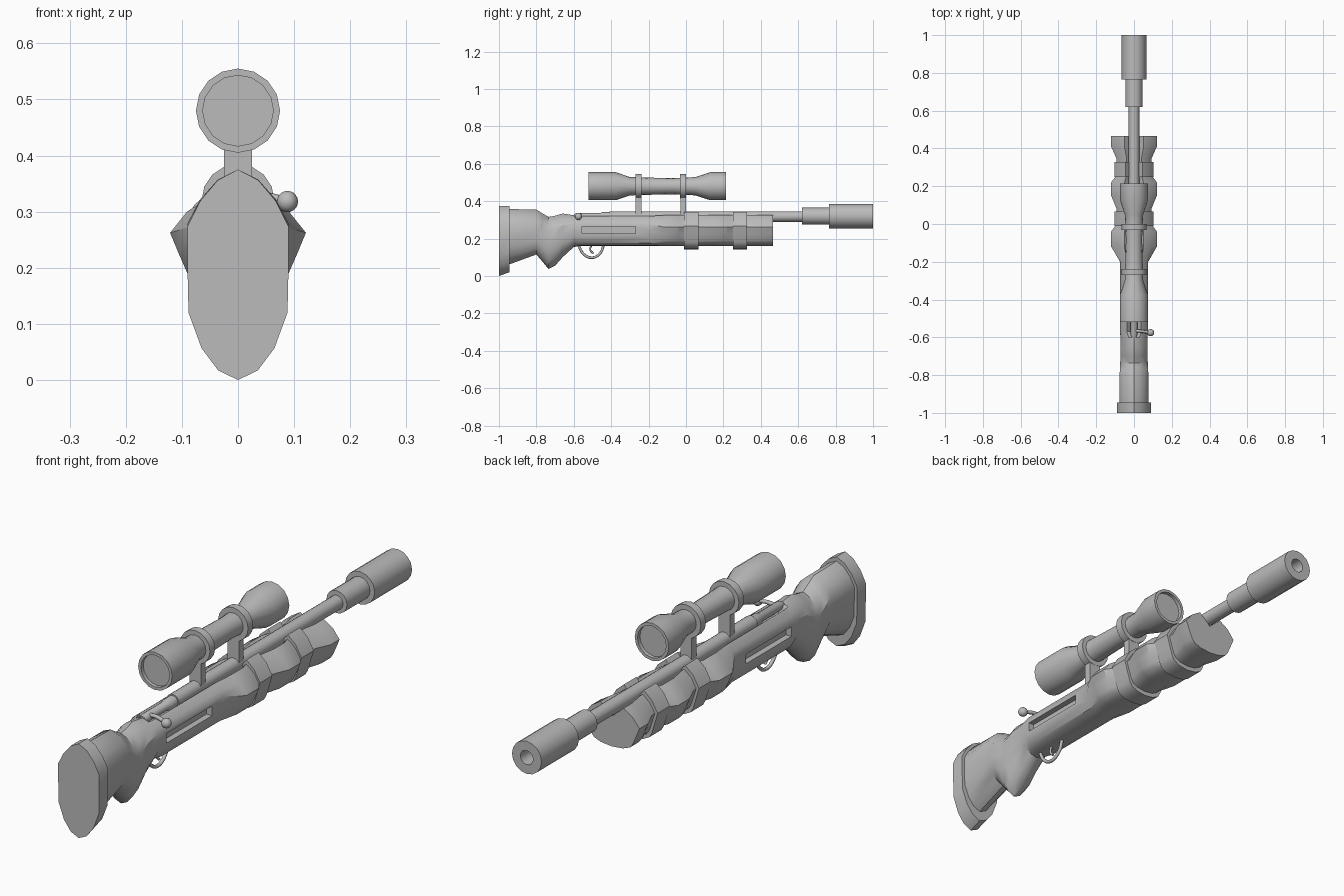
import bpy, bmesh, math
from mathutils import Vector

if "Cube" in bpy.data.objects:
    bpy.data.objects.remove(bpy.data.objects["Cube"], do_unlink=True)

grey = bpy.data.materials.new("grey")
grey.use_nodes = True
COLOUR = (0.5, 0.5, 0.5, 1)
grey.diffuse_color = COLOUR
grey.node_tree.nodes["Principled BSDF"].inputs["Base Color"].default_value = COLOUR


def shade(ob, angle=32):
    bpy.ops.object.select_all(action='DESELECT')
    ob.select_set(True)
    bpy.context.view_layer.objects.active = ob
    bpy.ops.object.shade_smooth_by_angle(angle=math.radians(angle))


def finish(name, bm, angle=32):
    bmesh.ops.recalc_face_normals(bm, faces=bm.faces)
    mesh = bpy.data.meshes.new(name)
    bm.to_mesh(mesh)
    bm.free()
    mesh.materials.append(grey)
    ob = bpy.data.objects.new(name, mesh)
    bpy.context.collection.objects.link(ob)
    shade(ob, angle)
    return ob


def skin(bm, rings):
    """Bridge closed rings of points and cap both ends."""
    rows = [[bm.verts.new(p) for p in ring] for ring in rings]
    n = len(rows[0])
    for a, b in zip(rows, rows[1:]):
        for i in range(n):
            j = (i + 1) % n
            bm.faces.new((a[i], a[j], b[j], b[i]))
    bm.faces.new(rows[0])
    bm.faces.new(rows[-1])


def lathe(name, profile, z, sides=16):
    """Turn (y, radius) pairs around an axis running along y."""
    bm = bmesh.new()
    turn = [math.tau * i / sides for i in range(sides)]
    skin(bm, [[(r * math.sin(a), y, z + r * math.cos(a)) for a in turn]
              for y, r in profile])
    return finish(name, bm)


def box(name, centre, size):
    bm = bmesh.new()
    bmesh.ops.create_cube(bm, size=1)
    for v in bm.verts:
        v.co = Vector(centre) + v.co * Vector(size)
    return finish(name, bm)


def tube(name, points, radius):
    curve = bpy.data.curves.new(name, 'CURVE')
    curve.dimensions = '3D'
    curve.bevel_depth = radius
    curve.bevel_resolution = 2
    curve.resolution_u = 5
    curve.use_fill_caps = True
    spline = curve.splines.new('BEZIER')
    spline.bezier_points.add(len(points) - 1)
    for bp, p in zip(spline.bezier_points, points):
        bp.co = p
        bp.handle_left_type = bp.handle_right_type = 'AUTO'
    curve.materials.append(grey)
    ob = bpy.data.objects.new(name, curve)
    bpy.context.collection.objects.link(ob)


# Half cross-sections: width fraction, height fraction, from bottom to top
BUTT = [(0, 0), (.39, .045), (.72, .15), (.98, .32), (1, .53),
        (1, .73), (.75, .85), (.4, .95), (0, 1)]
BODY = [(0, 0), (.5, .02), (.8, .1), (.98, .3), (1, .53),
        (.98, .73), (.85, .87), (.5, 1), (0, 1)]
FORE = [(0, 0), (.4, .03), (.65, .1), (.75, .19), (.87, .39),
        (1, .62), (.75, .85), (.42, 1), (0, 1)]


def section(shape, y, low, high, width, channel=0):
    half = [(x * width, y, low + t * (high - low)) for x, t in shape]
    half[-1] = (0, y, high - channel)
    return half + [(-x, yy, z) for x, yy, z in half[-2:0:-1]]


# Stock: butt, pistol grip, body and swelling fore-end
bm = bmesh.new()
rings = [section(BUTT, *s) for s in (
    (-.95, .06, .358, .078), (-.80, .115, .355, .076), (-.77, .08, .336, .075),
    (-.735, .037, .316, .073), (-.70, .055, .322, .072),
    (-.66, .10, .334, .071), (-.60, .155, .325, .071))]
rings += [section(BODY, y, .16, .32, .075, .045) for y in (-.57, -.2)]
rings += [section(FORE, y, .16, .325, w, .045) for y, w in (
    (-.12, .121), (-.04, .121), (0, .092), (.08, .092), (.15, .121),
    (.22, .121), (.26, .092), (.345, .092), (.41, .121), (.465, .121))]
skin(bm, rings)
stock = finish("stock", bm)

# Long slot cut into each side of the stock
for side in (-1, 1):
    cutter = box("slot_cutter", (side * .08, -.412, .246), (.06, .286, .038))
    cutter.hide_render = True
    mod = stock.modifiers.new("slot", 'BOOLEAN')
    mod.operation = 'DIFFERENCE'
    mod.solver = 'EXACT'
    mod.object = cutter
    bpy.context.view_layer.objects.active = stock
    bpy.ops.object.modifier_apply(modifier=mod.name)
    bpy.data.objects.remove(cutter, do_unlink=True)
shade(stock)

# Butt plate
bm = bmesh.new()
skin(bm, [section(BUTT, -1, 0, .375, .09), section(BUTT, -.945, .02, .375, .09)])
finish("butt_plate", bm)

# Bands around the fore-end
for name, y in (("rear_band", -.01), ("front_band", .25)):
    bm = bmesh.new()
    skin(bm, [section(FORE, yy, .142, .342, .104, .05) for yy in (y, y + .077)])
    finish(name, bm)

# Barrel, bolt and suppressor
BORE = .318
lathe("barrel", [(-.41, .028), (.64, .028)], BORE)
lathe("bolt", [(-.6, .013), (-.585, .018), (-.46, .018), (-.45, .023), (-.40, .023)], BORE)
lathe("suppressor", [(.62, .045), (.765, .045), (.765, .065), (1, .065),
                     (1, .028), (.93, .028)], .32)

# Bolt handle and knob
tube("bolt_handle", [(0, -.565, .325), (.04, -.568, .328), (.088, -.575, .318)], .008)
bm = bmesh.new()
bmesh.ops.create_uvsphere(bm, u_segments=16, v_segments=10, radius=.019)
bmesh.ops.translate(bm, verts=bm.verts, vec=(.088, -.575, .318))
finish("bolt_knob", bm, 60)

# Scope with recessed lenses
SIGHT = .48
lathe("scope", [(-.505, .063), (-.52, .063), (-.52, .075), (-.375, .075),
                (-.30, .049), (-.2, .046), (-.08, .043), (0, .046), (.05, .049),
                (.13, .075), (.215, .075), (.215, .063), (.20, .063)], SIGHT)

# Scope rings and posts
for name, y in (("rear", -.254), ("front", -.015)):
    lathe(name + "_scope_ring", [(y - .016, .066), (y + .016, .066)], SIGHT)
    box(name + "_scope_post", (0, y, .38), (.05, .03, .1))

# Trigger guard and trigger
tube("trigger_guard", [(0, -.575, .165), (0, -.55, .12), (0, -.505, .098),
                       (0, -.46, .12), (0, -.44, .165)], .007)
tube("trigger", [(0, -.505, .165), (0, -.512, .14), (0, -.495, .12)], .005)
